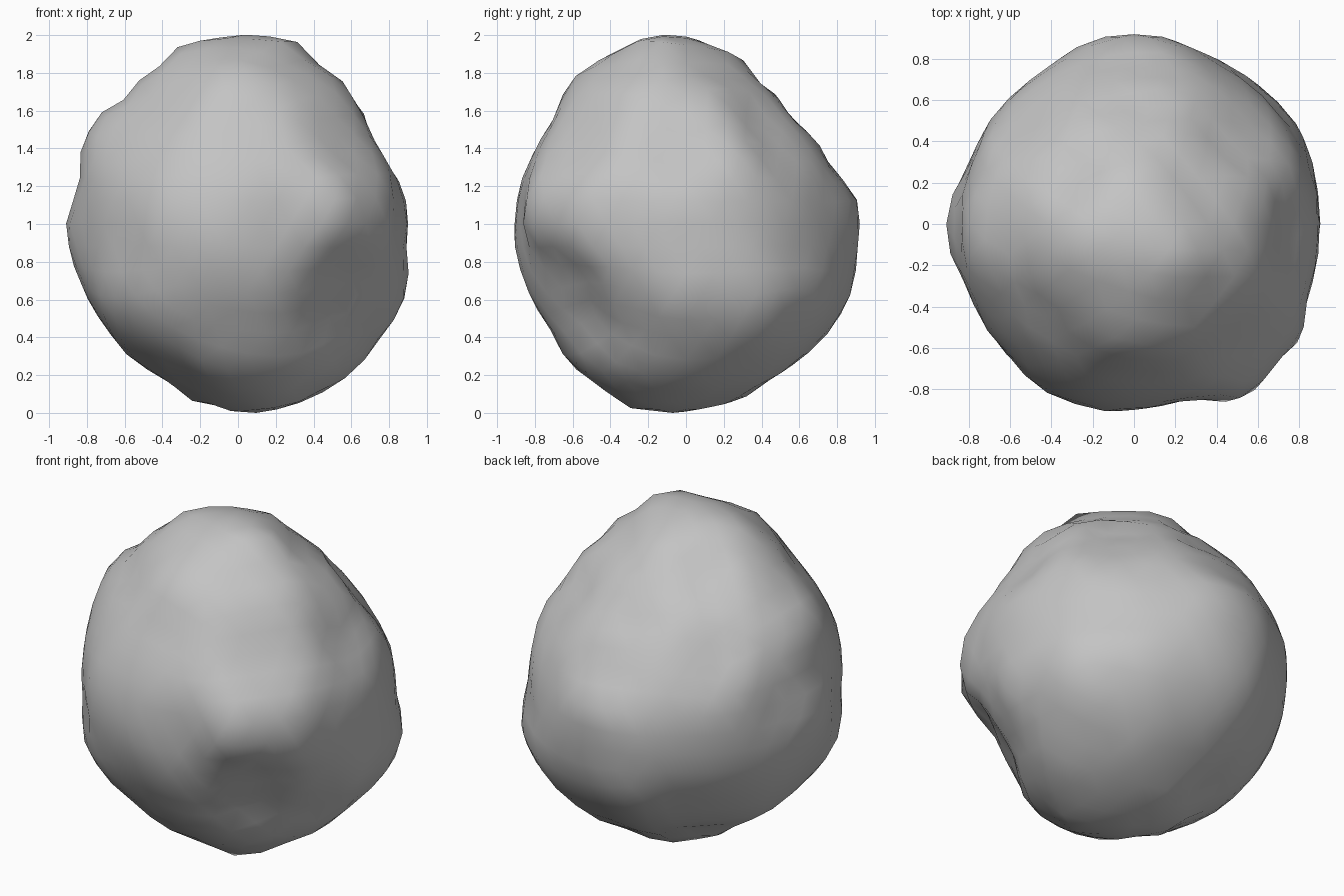
import bpy
import bmesh
from math import radians, sin, cos
from mathutils import Vector

cube = bpy.data.objects.get("Cube")
if cube:
    bpy.data.objects.remove(cube, do_unlink=True)


def direction(azimuth, elevation):
    a, e = radians(azimuth), radians(elevation)
    return Vector((cos(a) * cos(e), sin(a) * cos(e), sin(e)))


# Rock radius by elevation, for eight compass directions starting at +x
rings = {
    60: (.92, .85, .84, .84, .93, .94, .98, .95),
    30: (.84, .8, .82, .82, .92, .88, .89, .89),
    0: (.9, .88, .92, .86, .91, .88, .9, .96),
    -30: (.97, .98, .95, .87, .89, .95, .91, .84),
    -60: (1, .98, .94, .88, .91, .92, .97, .98),
}
samples = [(direction(45 * i, elevation), radius)
           for elevation, ring in rings.items()
           for i, radius in enumerate(ring)]

# Single lumps and hollows: azimuth, elevation, radius
lumps = (
    # crown
    (0, 90, .99), (290, 80, 1.01), (323, 71, 1.03), (210, 74, 1), (90, 78, .94),
    (340, 57, .96), (18, 60, .88), (0, 48, .89),
    # underside
    (310, -82, 1.01), (310, -68, 1.04), (90, -78, .98), (180, -79, .97),
    # front corner and the hollow below it
    (306, 4, 1), (324, 3, .98), (283, 0, .89), (310, -18, .85), (335, -30, .9),
    # front face
    (264, -3, .92), (242, 0, .92),
    # sloping back and its left shoulder
    (45, 45, .79), (90, 45, .79), (50, 15, .84), (20, 15, .88), (31, -33, 1.01),
    # side bump and flats
    (183, 34, .95), (180, 14, .87), (180, 46, .89), (157, 25, .88), (160, 5, .85),
    (205, 0, .87), (225, 45, .87), (340, 0, .91),
)
samples += [(direction(a, e), radius) for a, e, radius in lumps]


def rock_radius(d):
    total = weight_sum = 0
    for sample, radius in samples:
        weight = 1 / ((d - sample).length_squared + .004) ** 2
        total += weight * radius
        weight_sum += weight
    return total / weight_sum


# Shape a sphere into the rock
bm = bmesh.new()
bmesh.ops.create_icosphere(bm, subdivisions=4, radius=1)
for v in bm.verts:
    d = v.co.normalized()
    v.co = d * rock_radius(d)

# Rest it on the ground
ground = min(v.co.z for v in bm.verts)
bmesh.ops.translate(bm, verts=bm.verts, vec=(0, 0, -ground))
for face in bm.faces:
    face.smooth = True

mesh = bpy.data.meshes.new("rock")
bm.to_mesh(mesh)
bm.free()
rock = bpy.data.objects.new("rock", mesh)
bpy.context.collection.objects.link(rock)

# Plain stone colour
stone = bpy.data.materials.new("stone_grey")
stone.use_nodes = True
grey = (.55, .55, .55, 1)
stone.diffuse_color = grey
stone.node_tree.nodes["Principled BSDF"].inputs["Base Color"].default_value = grey
mesh.materials.append(stone)
